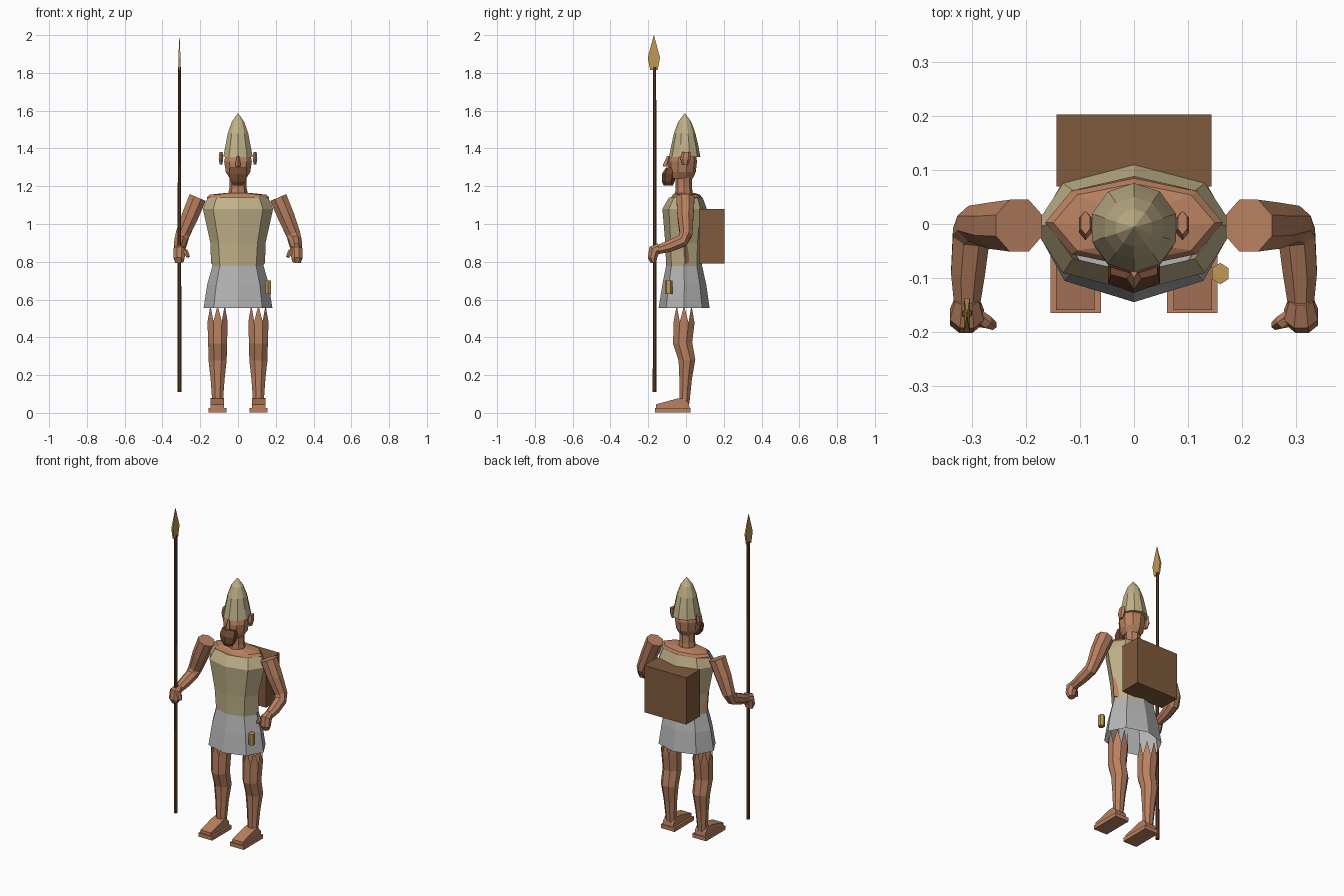
import bpy, bmesh, math
from mathutils import Vector

if "Cube" in bpy.data.objects:
    bpy.data.objects.remove(bpy.data.objects["Cube"])

def material(name, rgb):
    m = bpy.data.materials.new(name)
    m.diffuse_color = [(c / 255) ** 2.2 for c in rgb] + [1]
    m.use_nodes = True
    m.node_tree.nodes["Principled BSDF"].inputs["Base Color"].default_value = m.diffuse_color
    return m

SKIN = material("skin", (184, 128, 97))
BRONZE = material("pale bronze", (190, 175, 135))
CLOTH = material("grey cloth", (178, 178, 178))
LEATHER = material("brown leather", (126, 91, 62))
HAIR = material("dark hair", (112, 73, 51))
WOOD = material("spear wood", (104, 71, 45))
GOLD = material("gold", (190, 150, 84))

def finish(name, bm, mat):
    bmesh.ops.recalc_face_normals(bm, faces=bm.faces)
    me = bpy.data.meshes.new(name)
    bm.to_mesh(me)
    bm.free()
    me.materials.append(mat)
    ob = bpy.data.objects.new(name, me)
    bpy.context.collection.objects.link(ob)
    return ob

def skin_rings(name, rings, mat, bottom=True, top=True, spikes=None):
    """Bridge rings of points; optional upward spikes on the first ring."""
    bm = bmesh.new()
    vs = [[bm.verts.new(p) for p in r] for r in rings]
    n = len(vs[0])
    for a, b in zip(vs, vs[1:]):
        for i in range(n):
            j = (i + 1) % n
            bm.faces.new((a[i], a[j], b[j], b[i]))
    if bottom:
        bm.faces.new(vs[0])
    if top:
        bm.faces.new(vs[-1])
    if spikes:
        for i in range(n):
            a, b = vs[0][i], vs[0][(i + 1) % n]
            mid = (a.co + b.co) / 2
            bm.faces.new((a, b, bm.verts.new((mid.x, mid.y, spikes))))
    return finish(name, bm, mat)

def loft(name, sections, n, mat, turn=0.0, **kw):
    """Stack of horizontal ellipses: (z, half x, front y, back y)."""
    rings = []
    for z, hx, y0, y1 in sections:
        yc, hy = (y0 + y1) / 2, (y1 - y0) / 2
        angs = [math.tau * (i + turn) / n - math.pi / 2 for i in range(n)]
        rings.append([(hx * math.cos(a), yc + hy * math.sin(a), z) for a in angs])
    return skin_rings(name, rings, mat, **kw)

def tube(name, path, n, mat, **kw):
    """Limb along points (x, y, z, half width, half depth)."""
    pts = [Vector(p[:3]) for p in path]
    rings = []
    for k, p in enumerate(path):
        t = (pts[min(k + 1, len(pts) - 1)] - pts[max(k - 1, 0)]).normalized()
        side = (Vector((1, 0, 0)) - t * t.x).normalized()
        up = t.cross(side)
        rings.append([pts[k] + side * p[3] * math.cos(math.tau * (i + .5) / n)
                      + up * p[4] * math.sin(math.tau * (i + .5) / n) for i in range(n)])
    return skin_rings(name, rings, mat, **kw)

def prism(name, outline, x0, x1, mat):
    """Side outline of (y, z) points extruded across x."""
    return skin_rings(name, [[(x, y, z) for y, z in outline] for x in (x0, x1)], mat)

# Torso, collar and neck
loft("body", [(.79, .143, -.06, .05), (.90, .146, -.07, .06), (1.06, .15, -.08, .07),
              (1.14, .165, -.08, .085), (1.155, .15, -.07, .075), (1.165, .06, -.055, .045)], 8, SKIN)
loft("cuirass", [(.77, .135, -.105, .085), (.90, .146, -.11, .09), (1.08, .186, -.125, .11),
                 (1.14, .16, -.09, .088)], 8, BRONZE, top=False)
loft("neck", [(1.14, .055, -.06, .04), (1.19, .046, -.055, .032), (1.27, .046, -.055, .032)], 8, SKIN)

# Skirt, open underneath
loft("skirt", [(.555, .182, -.145, .125), (.68, .163, -.125, .107), (.78, .135, -.105, .085)],
     8, CLOTH, bottom=False)

# Head, beard, nose and ears
loft("head", [(1.24, .045, -.085, .035), (1.275, .068, -.092, .052), (1.33, .077, -.094, .058),
              (1.42, .06, -.07, .045)], 10, SKIN)
loft("beard", [(1.205, .028, -.118, -.07), (1.225, .045, -.128, -.06), (1.265, .056, -.128, -.055),
               (1.30, .05, -.105, -.06)], 6, HAIR)
loft("nose", [(1.305, .014, -.122, -.08), (1.315, .014, -.122, -.08), (1.36, .006, -.1, -.08)], 4, SKIN)
for s in (-1, 1):
    ear = loft("ear", [(1.315, .008, -.02, .01), (1.345, .014, -.03, .025), (1.38, .01, -.02, .025)], 6, SKIN)
    ear.location.x = s * .09

# Helmet
loft("helmet", [(1.355, .082, -.09, .076), (1.42, .069, -.077, .064), (1.48, .057, -.064, .05),
                (1.54, .035, -.042, .028), (1.585, .002, -.008, -.004)], 10, BRONZE)

for s, side in ((-1, "right"), (1, "left")):
    # Leg with ragged upper edge
    tube(side + "_leg", [(s * .108, -.01, .48, .058, .06), (s * .108, -.018, .37, .054, .055),
                         (s * .108, .005, .28, .052, .048), (s * .108, -.002, .18, .04, .036),
                         (s * .108, -.008, .05, .03, .028)], 8, SKIN, bottom=False, spikes=.57)
    # Foot and sandal sole
    prism(side + "_foot", [(-.16, .02), (-.16, .045), (-.05, .075), (-.01, .078), (.015, .05), (.02, .02)],
          s * .073, s * .145, SKIN)
    prism(side + "_sole", [(-.165, .002), (-.165, .026), (.025, .026), (.025, .002)],
          s * .061, s * .155, SKIN)
    # Arm bent forward at the elbow
    tube(side + "_arm", [(s * .213, -.003, 1.14, .05, .052), (s * .255, -.003, 1.04, .048, .046),
                         (s * .293, .0, .945, .04, .036), (s * .302, -.02, .91, .037, .036),
                         (s * .308, -.09, .882, .034, .033), (s * .31, -.155, .862, .025, .025)], 8, SKIN)
    # Fist and thumb
    tube(side + "_fist", [(s * .31, -.14, .875, .024, .026), (s * .31, -.168, .862, .034, .033),
                          (s * .312, -.178, .82, .032, .026), (s * .31, -.172, .798, .024, .018)], 8, SKIN)
    tube(side + "_thumb", [(s * .30, -.165, .865, .014, .014), (s * .275, -.182, .85, .015, .013),
                           (s * .262, -.188, .825, .009, .009)], 6, SKIN)

# Backpack
prism("backpack", [(.07, .79), (.07, 1.08), (.203, 1.08), (.203, .79)], -.144, .144, LEATHER)

# Belt flask
tube("flask", [(.16, -.092, .63, .018, .02), (.16, -.092, .70, .018, .02)], 6, GOLD)

# Spear shaft and flat leaf blade
tube("spear_shaft", [(-.31, -.166, .11, .011, .011), (-.31, -.166, 1.83, .009, .009)], 8, WOOD)
tube("spear_head", [(-.31, -.17, 1.815, .007, .028), (-.31, -.17, 1.88, .008, .046),
                    (-.31, -.17, 2.0, .0005, .0005)], 4, GOLD)
